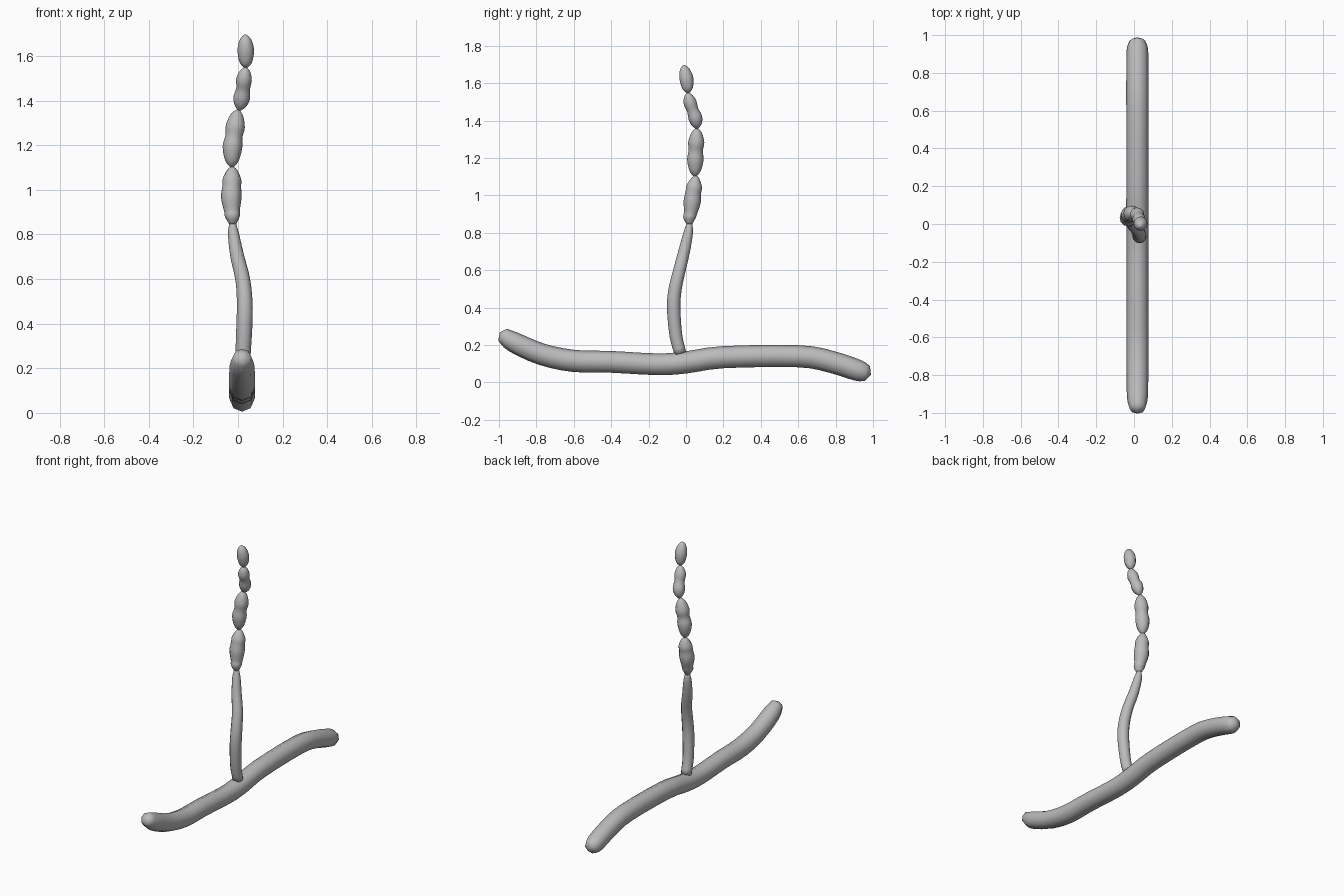
import bpy, bmesh, math
from mathutils import Vector

cube = bpy.data.objects.get("Cube")
if cube:
    bpy.data.objects.remove(cube, do_unlink=True)

grey = bpy.data.materials.new("plain grey")
grey.use_nodes = True
grey.diffuse_color = (0.5, 0.5, 0.5, 1)
grey.node_tree.nodes["Principled BSDF"].inputs["Base Color"].default_value = (0.5, 0.5, 0.5, 1)


def smooth_path(keys, steps):
    """Catmull-Rom through (x, y, z, radius) keys."""
    k = [Vector(p) for p in keys]
    k = [2 * k[0] - k[1]] + k + [2 * k[-1] - k[-2]]
    out = []
    for a, b, c, d in zip(k, k[1:], k[2:], k[3:]):
        for s in range(steps):
            t = s / steps
            out.append(0.5 * (2 * b + (c - a) * t + (2 * a - 5 * b + 4 * c - d) * t * t
                              + (3 * b - a - 3 * c + d) * t ** 3))
    return out + [k[-2]]


def tube(name, keys, sides, steps, tip=0.0):
    """Skin a round tube along the path; tip pushes the end caps outward."""
    path = smooth_path(keys, steps)
    pts = [p.to_3d() for p in path]
    bm = bmesh.new()
    rings = []
    for i, p in enumerate(path):
        along = (pts[min(i + 1, len(pts) - 1)] - pts[max(i - 1, 0)]).normalized()
        u = Vector((1, 0, 0))
        u = (u - along * u.dot(along)).normalized()
        v = along.cross(u)
        r = max(p.w, 0.003)
        rings.append([bm.verts.new(pts[i] + r * (u * math.cos(a) + v * math.sin(a)))
                      for a in (math.tau * j / sides for j in range(sides))])
    for lo, hi in zip(rings, rings[1:]):
        for j in range(sides):
            n = (j + 1) % sides
            bm.faces.new((lo[j], lo[n], hi[n], hi[j]))
    for ring, end, inner in ((rings[0], pts[0], pts[1]), (rings[-1], pts[-1], pts[-2])):
        apex = bm.verts.new(end + (end - inner).normalized() * tip)
        for j in range(sides):
            bm.faces.new((ring[j], ring[(j + 1) % sides], apex))
    bmesh.ops.recalc_face_normals(bm, faces=bm.faces)
    mesh = bpy.data.meshes.new(name)
    bm.to_mesh(mesh)
    bm.free()
    mesh.materials.append(grey)
    mesh.shade_smooth()
    obj = bpy.data.objects.new(name, mesh)
    bpy.context.collection.objects.link(obj)
    return obj


# Ground runner: wavy horizontal stem with blunt pointed ends
runner = [(-.98, .255, .04), (-.92, .215, .055), (-.77, .15, .058), (-.6, .115, .059),
          (-.4, .11, .058), (-.15, .097, .058), (0, .107, .059), (.2, .135, .059),
          (.6, .14, .059), (.77, .112, .059), (.92, .064, .057), (.97, .047, .042)]
tube("ground_runner", [(.018, y, z, r) for y, z, r in runner], 8, 3, .02)

# Upright stalk
tube("stalk", [(.02, -.03, .155, .032), (.022, -.054, .25, .034), (.029, -.066, .4, .036),
               (.03, -.058, .5, .035), (.021, -.035, .6, .033), (-.003, -.01, .7, .031),
               (-.02, .012, .8, .025), (-.024, .019, .85, .015)], 12, 3)

# Chain of four pods, each swelling between narrow necks
pods = [
    [(-.024, .019, .845, .015), (-.025, .018, .88, .033), (-.027, .024, .905, .035),
     (-.03, .033, .965, .046), (-.028, .039, 1.015, .042), (-.027, .045, 1.05, .041),
     (-.026, .05, 1.09, .022), (-.026, .05, 1.105, .006)],
    [(-.026, .05, 1.1, .006), (-.027, .049, 1.13, .03), (-.025, .05, 1.19, .044),
     (-.018, .052, 1.24, .038), (-.012, .055, 1.285, .043), (-.004, .057, 1.335, .028),
     (.003, .058, 1.36, .006)],
    [(.003, .058, 1.355, .006), (.01, .056, 1.38, .028), (.017, .05, 1.415, .037),
     (.023, .036, 1.455, .031), (.027, .022, 1.495, .035), (.032, .014, 1.53, .024),
     (.034, .012, 1.55, .006)],
    [(.034, .012, 1.547, .006), (.035, .009, 1.57, .027), (.035, .003, 1.62, .037),
     (.034, -.005, 1.66, .031), (.033, -.009, 1.685, .018), (.033, -.01, 1.697, .003)],
]
for number, keys in enumerate(pods, 1):
    tube(f"pod_{number}", keys, 12, 3)
